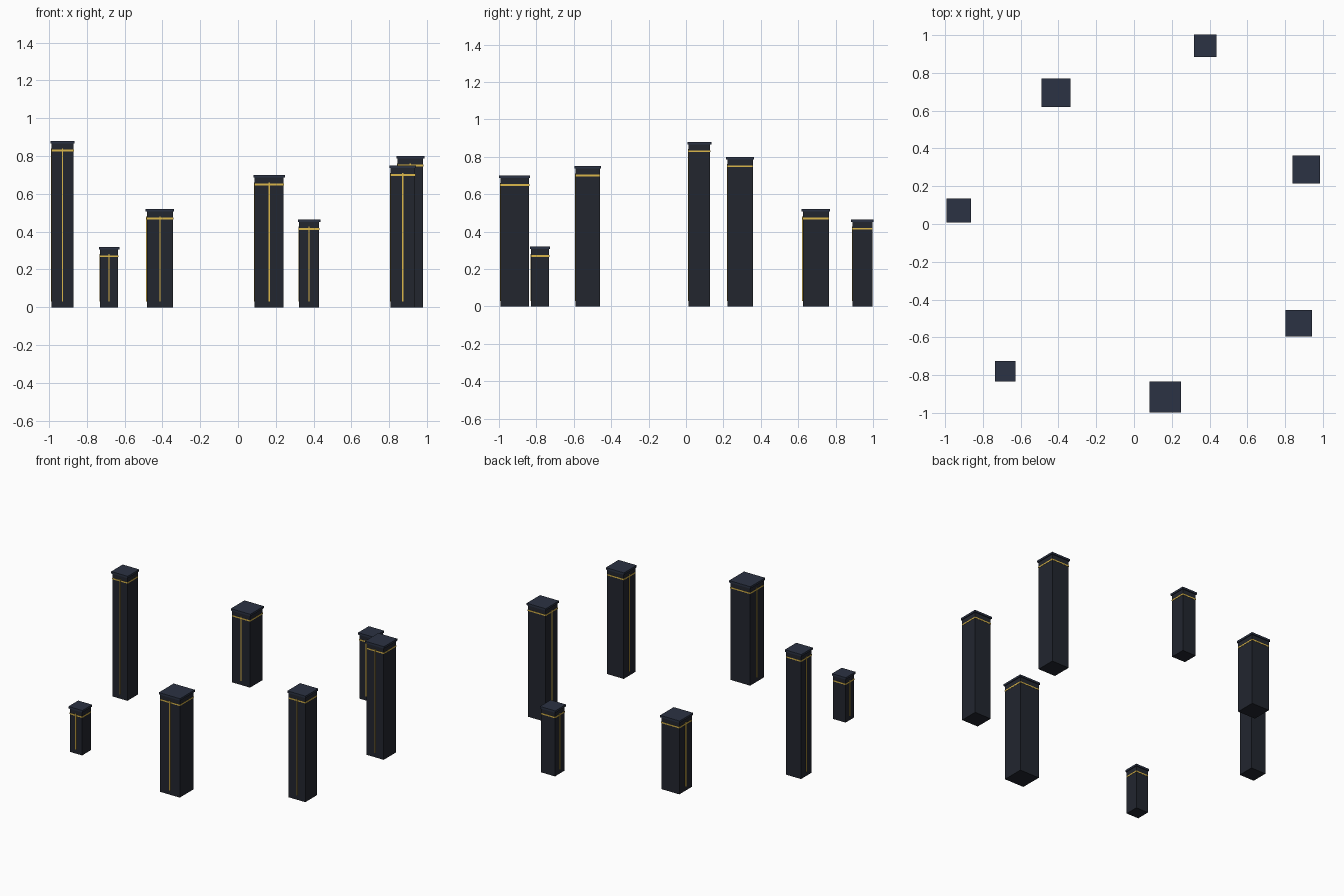
import bpy

if "Cube" in bpy.data.objects:
    bpy.data.objects.remove(bpy.data.objects["Cube"])


def material(name, rgb):
    m = bpy.data.materials.new(name)
    m.diffuse_color = (*rgb, 1)
    m.use_nodes = True
    m.node_tree.nodes["Principled BSDF"].inputs["Base Color"].default_value = m.diffuse_color
    return m


STONE = material("dark_stone", (0.016, 0.019, 0.028))
SLATE = material("slate", (0.024, 0.032, 0.056))
GOLD = material("gold", (0.72, 0.48, 0.07))


def box(name, x, y, z0, z1, sx, sy, mat):
    bpy.ops.mesh.primitive_cube_add(size=1, location=(x, y, (z0 + z1) / 2))
    o = bpy.context.object
    o.name = name
    o.scale = (sx, sy, z1 - z0)
    bpy.ops.object.transform_apply(location=False, rotation=False, scale=True)
    o.data.materials.append(mat)


# ring of pillars: x, y, body width, height
PILLARS = [
    (-0.928, 0.071, 0.116, 0.88),
    (-0.682, -0.780, 0.096, 0.32),
    (-0.413, 0.694, 0.139, 0.52),
    (0.376, 0.943, 0.107, 0.465),
    (0.912, 0.289, 0.136, 0.80),
    (0.872, -0.525, 0.129, 0.75),
    (0.165, -0.916, 0.153, 0.70),
]

for i, (x, y, w, h) in enumerate(PILLARS, 1):
    # shaft and overhanging cap
    box(f"pillar_{i}_shaft", x, y, 0, h - 0.014, w, w, STONE)
    box(f"pillar_{i}_cap", x, y, h - 0.014, h, w + 0.012, w + 0.012, SLATE)
    # gold band under the cap
    box(f"pillar_{i}_band", x, y, h - 0.055, h - 0.046, w + 0.003, w + 0.003, GOLD)
    # thin inlay strips on the front and left faces
    d, t = 0.006, 0.007
    box(f"pillar_{i}_front_strip", x, y - w / 2, 0.03, h - 0.039, t, d, GOLD)
    box(f"pillar_{i}_left_strip", x - w / 2, y, 0.03, h - 0.039, d, t, GOLD)
